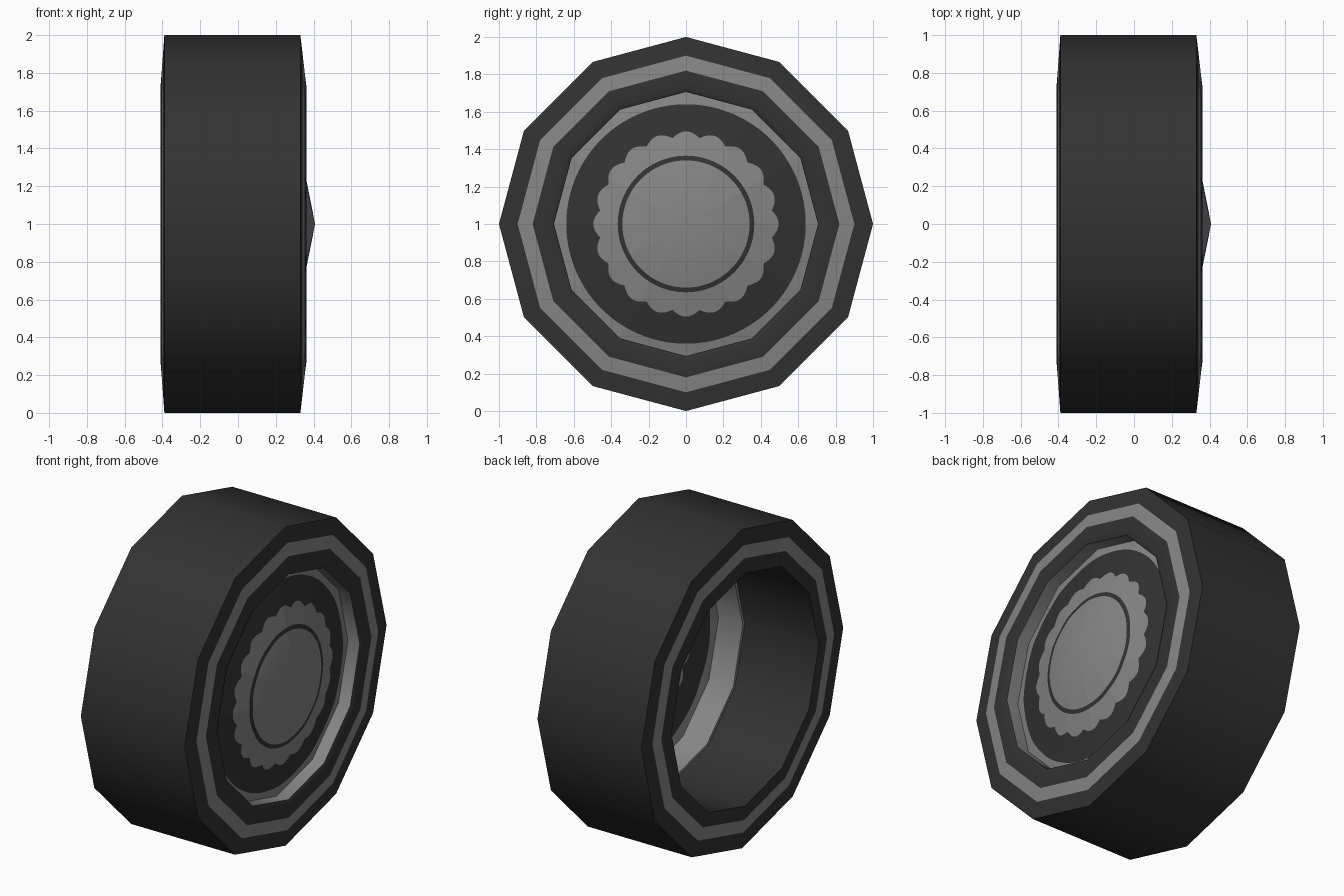
import bpy, bmesh, math

if "Cube" in bpy.data.objects:
    bpy.data.objects.remove(bpy.data.objects["Cube"])

SIDES = 12


def material(name, value):
    m = bpy.data.materials.new(name)
    m.diffuse_color = (value, value, value, 1)
    m.use_nodes = True
    m.node_tree.nodes["Principled BSDF"].inputs["Base Color"].default_value = m.diffuse_color
    return m


MATS = [material("dark_rubber", 0.032), material("grey_metal", 0.24)]


def finish(name, bm, angle):
    bm.normal_update()
    mesh = bpy.data.meshes.new(name)
    bm.to_mesh(mesh)
    bm.free()
    for m in MATS:
        mesh.materials.append(m)
    ob = bpy.data.objects.new(name, mesh)
    bpy.context.collection.objects.link(ob)
    bpy.ops.object.select_all(action='DESELECT')
    ob.select_set(True)
    bpy.context.view_layer.objects.active = ob
    bpy.ops.object.shade_smooth_by_angle(angle=math.radians(angle))
    return ob


def bridge(bm, a, b, mat):
    n = len(a)
    for i in range(n):
        j = (i + 1) % n
        f = bm.faces.new((a[i], a[j], b[j], b[i]))
        f.material_index = mat


# Tyre with rim: closed profile (x, radius, colour of the band that follows)
profile = [(0.33, 1.0, 0), (0.342, 0.90, 1), (0.351, 0.82, 0), (0.362, 0.73, 0),
           (0.35, 0.706, 1), (0.10, 0.706, 1), (0.10, 0.725, 0), (-0.41, 0.73, 0),
           (-0.403, 0.82, 1), (-0.397, 0.90, 0), (-0.39, 1.0, 0)]
bm = bmesh.new()
rings = []
for x, r, _ in profile:
    rings.append([bm.verts.new((x, r * math.cos(2 * math.pi * i / SIDES),
                                1 + r * math.sin(2 * math.pi * i / SIDES)))
                  for i in range(SIDES)])
for k, p in enumerate(profile):
    bridge(bm, rings[k], rings[(k + 1) % len(rings)], p[2])
bmesh.ops.recalc_face_normals(bm, faces=bm.faces)
finish("tyre", bm, 35)

# Hub cap: shallow twelve-sided cone, cut into coloured rings
SEG = 240
APEX, SLOPE, EDGE = 0.408, 0.197, 0.706
half = math.pi / SIDES


def facet(a):
    return math.cos((a % (2 * half)) - half) / math.cos(half)


def hub_ring(bm, radius):
    ring = []
    for i in range(SEG):
        a = 2 * math.pi * i / SEG
        r = radius(a)
        ring.append(bm.verts.new((APEX - SLOPE * r * facet(a),
                                  r * math.cos(a), 1 + r * math.sin(a))))
    return ring


bands = [(lambda a: 0.34, 1),
         (lambda a: 0.365, 0),
         (lambda a: 0.465 + 0.03 * abs(math.cos(10 * a)), 1),
         (lambda a: 0.64, 0),
         (lambda a: EDGE / facet(a), 1)]
bm = bmesh.new()
tip = bm.verts.new((APEX, 0, 1))
prev = None
for radius, mat in bands:
    ring = hub_ring(bm, radius)
    if prev is None:
        for i in range(SEG):
            f = bm.faces.new((tip, ring[i], ring[(i + 1) % SEG]))
            f.material_index = mat
    else:
        bridge(bm, ring[::-1], prev[::-1], mat)
    prev = ring
bmesh.ops.recalc_face_normals(bm, faces=bm.faces)
if sum(f.normal.x for f in bm.faces) < 0:
    bmesh.ops.reverse_faces(bm, faces=bm.faces)
finish("hub_cap", bm, 35)
